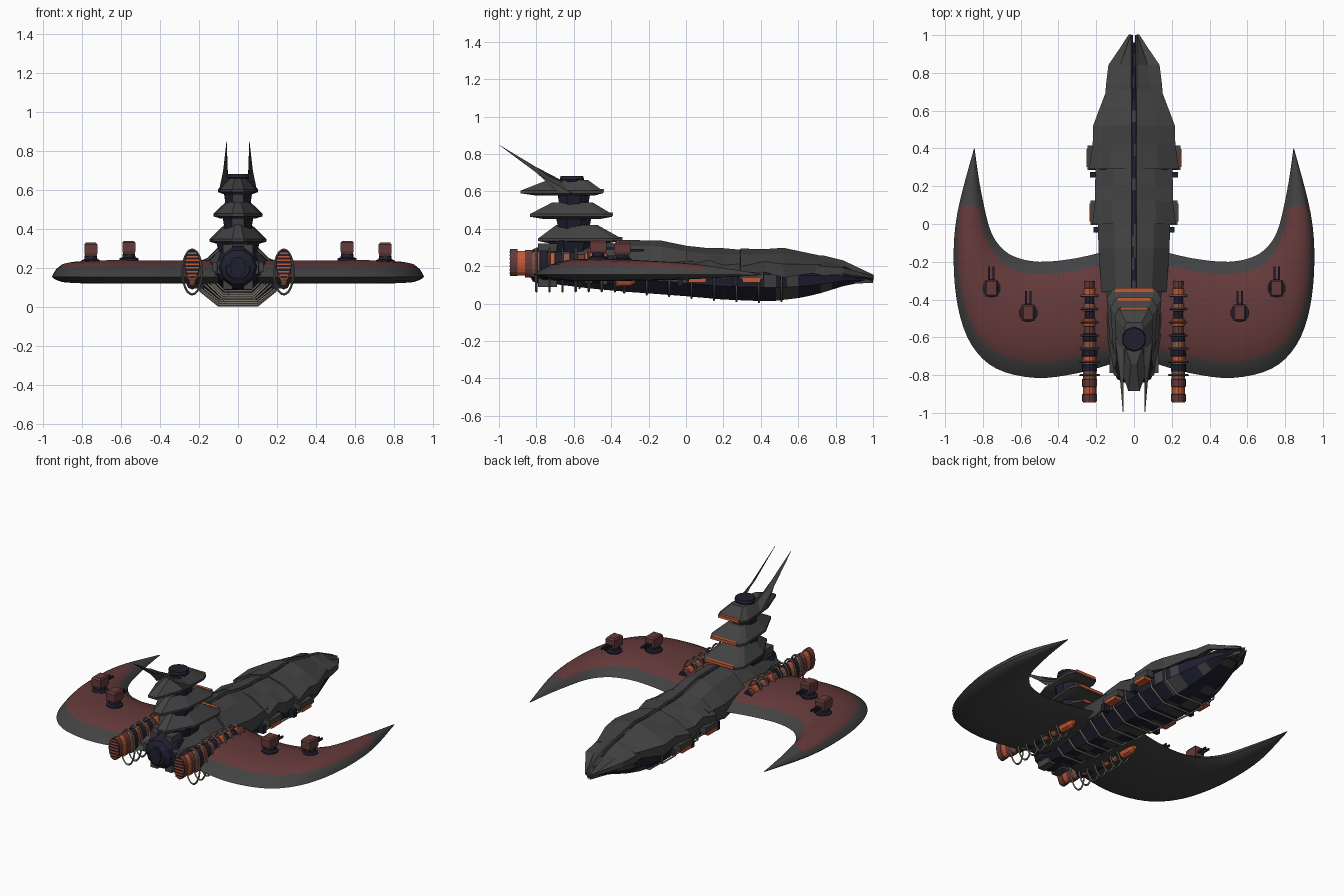
import bpy, bmesh, math, random
from mathutils import Vector

if "Cube" in bpy.data.objects:
    bpy.data.objects.remove(bpy.data.objects["Cube"])
random.seed(4)

def material(name, rgb):
    m = bpy.data.materials.new(name)
    m.diffuse_color = (*rgb, 1)
    m.use_nodes = True
    m.node_tree.nodes["Principled BSDF"].inputs["Base Color"].default_value = m.diffuse_color
    return m

GREY = material("charcoal armour", (0.055, 0.055, 0.055))
RED = material("dull red", (0.13, 0.042, 0.042))
NAVY = material("dark navy", (0.014, 0.014, 0.03))
ORANGE = material("glow orange", (0.55, 0.10, 0.035))
BONE = material("rib grey", (0.17, 0.155, 0.13))
COPPER = material("copper", (0.27, 0.10, 0.065))

def mesh(name, verts, faces, mats, mirror=False, index=None, smooth=False, shell=0):
    me = bpy.data.meshes.new(name)
    me.from_pydata([tuple(v) for v in verts], [], faces)
    for m in mats:
        me.materials.append(m)
    for i, p in enumerate(me.polygons):
        if index:
            p.material_index = index[i]
    bm = bmesh.new()
    bm.from_mesh(me)
    bmesh.ops.recalc_face_normals(bm, faces=bm.faces)
    bm.to_mesh(me)
    bm.free()
    ob = bpy.data.objects.new(name, me)
    bpy.context.collection.objects.link(ob)
    if shell:
        s = ob.modifiers.new("thickness", "SOLIDIFY")
        s.thickness, s.offset = shell, 0
    if mirror:
        ob.modifiers.new("mirror", "MIRROR")
    if smooth:
        bpy.context.view_layer.objects.active = ob
        ob.select_set(True)
        bpy.ops.object.shade_smooth_by_angle(angle=math.radians(40))
        ob.select_set(False)
    return ob

def loft(name, rings, mats, closed=True, row_mat=None, **kw):
    n = len(rings[0])
    faces, idx = [], []
    for r in range(len(rings) - 1):
        for k in range(n if closed else n - 1):
            a, b = r * n + k, r * n + (k + 1) % n
            faces.append((a, b, b + n, a + n))
            idx.append(row_mat(r, k) if row_mat else 0)
    if closed:
        faces += [tuple(range(n)), tuple(range((len(rings) - 1) * n, len(rings) * n))]
        idx += [0, 0]
    return mesh(name, [v for r in rings for v in r], faces, mats, index=idx, **kw)

def box(name, c, s, mat, mirror=False):
    x, y, z = (d / 2 for d in s)
    rings = [[(c[0] + i * x, c[1] + j * y, c[2] + k * z)
              for i, j in ((-1, -1), (1, -1), (1, 1), (-1, 1))] for k in (-1, 1)]
    return loft(name, rings, [mat], mirror=mirror)

def ellipse_y(cx, y, cz, rx, rz, n=16):
    return [(cx + rx * math.cos(t * math.tau / n), y, cz + rz * math.sin(t * math.tau / n)) for t in range(n)]

def circle_z(cx, cy, z, r, n=12, ry=1):
    return [(cx + r * math.cos((t + .5) * math.tau / n), cy + ry * r * math.sin((t + .5) * math.tau / n), z) for t in range(n)]

# --- hull core: stations are y, half width, bottom, top
HULL = [(-.84, .06, .15, .25), (-.75, .11, .11, .29), (-.5, .14, .08, .31), (-.3, .15, .062, .32),
        (-.13, .165, .05, .315), (0, .18, .04, .285), (.2, .19, .022, .275), (.45, .195, .012, .275),
        (.6, .165, .03, .25), (.7, .135, .05, .235), (.86, .09, .10, .19), (.96, .025, .115, .14)]

def station(y):
    for a, b in zip(HULL, HULL[1:]):
        if y <= b[0]:
            f = (y - a[0]) / (b[0] - a[0])
            return [p + (q - p) * f for p, q in zip(a, b)]
    return list(HULL[-1])

def hull_ring(y):
    y, w, b, t = station(y)
    m = b + (t - b) * .55
    l = b + (t - b) * .28
    half = [(.55 * w, t - .025), (w, m), (.95 * w, l), (.5 * w, b)]
    pts = [(0, t)] + half + [(0, b)] + [(-x, z) for x, z in reversed(half)]
    return [(x, y, z) for x, z in pts]

loft("hull", [hull_ring(-.84 + 1.8 * i / 30) for i in range(31)], [NAVY, GREY],
     row_mat=lambda r, k: int(random.random() < .28))

# --- overlapping top armour shells: y, half width, top, lower edge
ARMOUR = {
    "nose_armour": [(1.0, .022, .15, .135), (.84, .13, .225, .16), (.74, .142, .25, .15), (.64, .15, .255, .17)],
    "front_armour": [(.72, .135, .25, .17), (.52, .21, .292, .14), (.42, .213, .285, .17), (.29, .232, .288, .12)],
    "middle_armour": [(.36, .195, .275, .17), (.2, .2, .29, .13), (.12, .2, .29, .18), (0, .215, .303, .12)],
    "rear_armour": [(.04, .185, .295, .17), (-.13, .182, .33, .12), (-.36, .165, .335, .15)],
    "tail_armour": [(-.3, .155, .31, .15), (-.5, .15, .325, .14), (-.8, .10, .29, .17)]}
for name, rows in ARMOUR.items():
    rings = [[(.012, y, t), (.55 * w, y, t - .03), (w, y, t - .55 * (t - lo)), (.97 * w, y, lo)]
             for y, w, t, lo in rows]
    loft(name, rings, [GREY], closed=False, mirror=True, shell=.014)
# lower jaw blade
loft("nose_jaw", [[(.006, y, z0), (w, y, z0), (w, y, z1), (.006, y, z1)] for y, w, z0, z1 in
     ((1, .012, .11, .125), (.86, .06, .108, .15), (.7, .10, .09, .16))], [GREY], mirror=True)

# --- belly ribs, thin hoops under the hull
for i in range(10):
    y = -.57 + .12 * i
    r = [Vector(p) for p in hull_ring(y)]
    path = [r[2] * 1, r[3] * 1, r[4] * 1, r[5] * 1, r[6] * 1, r[7] * 1, r[8] * 1]
    cu = bpy.data.curves.new("belly_rib", "CURVE")
    cu.dimensions, cu.bevel_depth, cu.bevel_resolution = "3D", .006, 1
    sp = cu.splines.new("POLY")
    sp.points.add(len(path) - 1)
    for p, v in zip(sp.points, path):
        p.co = (v.x * 1.05, y, v.z - .006, 1)
    cu.materials.append(BONE)
    bpy.context.collection.objects.link(bpy.data.objects.new("belly_rib", cu))

# --- side pods with orange ports
for y, x in ((.35, .222), (.06, .205)):
    box("side_pod", (x, y, .15), (.05, .13, .04), GREY, True)
    box("side_port", (x + .005, y, .125), (.05, .095, .022), ORANGE, True)
    box("side_port_frame", (x - .01, y - .09, .12), (.04, .03, .05), NAVY, True)

# --- tail hub
loft("tail_hub", [ellipse_y(0, y, .205, r, r, 10) for y, r in ((-.6, .10), (-.76, .115), (-.82, .09), (-.84, .05))], [NAVY])
loft("tail_exhaust", [ellipse_y(0, y, .205, .04, .055, 10) for y in (-.8, -.855)], [NAVY])
for a in range(6):
    t = a * math.tau / 6
    box("tail_plate", (.105 * math.cos(t), -.74, .205 + .105 * math.sin(t)), (.05, .10, .05), GREY)

# --- crescent wings: leading edge, trailing edge, thickness
WING = [(.10, -.13, .10, -.735, 1), (.3, -.18, .3, -.79, 1), (.5, -.2, .52, -.815, 1), (.64, -.17, .73, -.765, 1),
        (.72, -.105, .86, -.64, .95), (.765, -.02, .93, -.45, .88), (.795, .1, .955, -.2, .75),
        (.82, .23, .935, .06, .5), (.844, .4, .847, .4, .05)]

def spline(rows, t):
    i = min(int(t), len(rows) - 2)
    f = t - i
    p = [Vector(rows[min(max(j, 0), len(rows) - 1)]) for j in range(i - 1, i + 3)]
    return .5 * (2 * p[1] + (p[2] - p[0]) * f + (2 * p[0] - 5 * p[1] + 4 * p[2] - p[3]) * f * f
                 + (3 * p[1] - p[0] - 3 * p[2] + p[3]) * f ** 3)

S = (0, .03, .11, .25, .4, .55, .7, .86, .95, 1)
rings = []
for k in range(33):
    lx, ly, tx, ty, h = spline(WING, k / 4)
    def at(s, amp):
        f = (1 - abs(2 * s - 1) ** 3) * h
        return (lx + (tx - lx) * s, ly + (ty - ly) * s, .155 + amp * f)
    rings.append([at(s, .085) for s in S] + [at(s, -.035) for s in S[-2:0:-1]])
wing = loft("wing", rings, [GREY, RED], mirror=True, smooth=True)
bm = bmesh.new()
bm.from_mesh(wing.data)
n = len(rings[0])
layer = bm.faces.layers.int.new("row")
for i, f in enumerate(bm.faces):
    f[layer] = i % n
bmesh.ops.bisect_plane(bm, geom=bm.verts[:] + bm.edges[:] + bm.faces[:], plane_co=(0, -.035, 0), plane_no=(-.15, 1, 0))
for f in bm.faces:  # red field inside a grey rim, behind the cut line
    c = f.calc_center_median()
    f.material_index = int(2 <= f[layer] <= 6 and len(f.verts) < 8 and c.y - .15 * c.x < -.035)
bm.to_mesh(wing.data)
bm.free()

# --- twin gun turrets
for x, y, z in ((.56, -.47, .235), (.755, -.34, .225)):
    loft("turret_base", [circle_z(x, y, z + d, r) for d, r in ((-.01, .05), (.015, .05), (.02, .035), (.04, .032))], [NAVY], mirror=True)
    loft("turret_head", [[(x + i * w, y + j * w * 1.35, z + d) for i, j in ((-1, -1), (1, -1), (1, 1), (-1, 1))]
                         for d, w in ((.035, .028), (.05, .033), (.095, .033), (.105, .026))], [RED], mirror=True)
    for o in (-.012, .012):
        box("turret_barrel", (x + o, y + .075, z + .06), (.01, .08, .012), NAVY, True)

# --- engine nacelles, banded along their length
EX = .235
rings, bands = [], []
for i in range(16):
    y = -.94 + .04 * i
    f = i / 15
    cz, g = .22 - .045 * f, (1.0, .9)[i % 2]
    for yy in (y, y + .038):
        rings.append(ellipse_y(EX, yy, cz, .04 * g, (.072 + .016 * f) * g))
order = [1, 3, 1, 2, 0, 3, 0, 2, 0, 1, 3, 0, 2, 0, 3, 1]
loft("engine_nacelle", rings, [NAVY, RED, COPPER, ORANGE], mirror=True, row_mat=lambda r, k: order[r // 2])
for j in range(7):
    z = .22 + (j - 3) * .019
    box("exhaust_bar", (EX, -.94, z), (.07 * math.sqrt(1 - ((j - 3) / 4) ** 2), .008, .008), ORANGE, True)
for j in range(7):  # bone rings around the nacelle
    y = -.80 + .07 * j
    rr = [[(EX + (.05 + a) * math.cos(t), y + b, .18 + (.115 + a) * math.sin(t))
           for a, b in ((-.006, 0), (0, -.006), (.006, 0), (0, .006))] for t in (k * math.tau / 24 for k in range(25))]
    loft("engine_ring", rr, [BONE], mirror=True)
loft("engine_front_spike", [ellipse_y(EX, y, .12, r, r, 8) for y, r in ((-.36, .03), (-.30, .028), (-.27, .012))], [ORANGE], mirror=True)

# --- pagoda tower: base z, top z, front y, back y, half width
for z0, z1, yf, yb, hw in ((.335, .42, -.345, -.79, .145), (.465, .54, -.395, -.835, .125), (.59, .66, -.445, -.885, .102)):
    half = [(hw * .8, yf), (hw, yf - .05), (hw * .88, yb + .17), (.03, yb)]
    plan = half + [(-x, y) for x, y in reversed(half)]
    loft("tower_roof", [[(x * s, -.6 + (y + .6) * s, z) for x, y in plan]
         for s, z in ((.7, z0 - .012), (1, z0), (1, z0 + .014), (.5, z1))], [GREY])
    box("tower_window", (0, yf - .004, z0 + .013), (hw * 1.4, .02, .018), ORANGE)
for z0, z1, r in ((.28, .34, .11), (.40, .47, .078), (.52, .60, .072)):
    loft("tower_neck", [circle_z(0, -.6, z0, r * .95, 8, 1.2), circle_z(0, -.6, z1, r * 1.12, 8, 1.2)], [NAVY, GREY],
         row_mat=lambda r, k: k % 4 == 1)
loft("tower_cap", [circle_z(0, -.61, z, r, 10) for z, r in ((.64, .05), (.665, .065), (.683, .06))], [NAVY])
# horns sweeping up and back
loft("tower_horn", [[(.05, -.58, .615), (.10, -.60, .585), (.095, -.70, .61), (.05, -.70, .655)],
                    [(.054, -.78, .70), (.078, -.78, .685), (.076, -.80, .70), (.054, -.80, .73)],
                    [(.057, -.999, .848), (.059, -.999, .848), (.059, -1, .85), (.057, -1, .85)]], [GREY], mirror=True)
